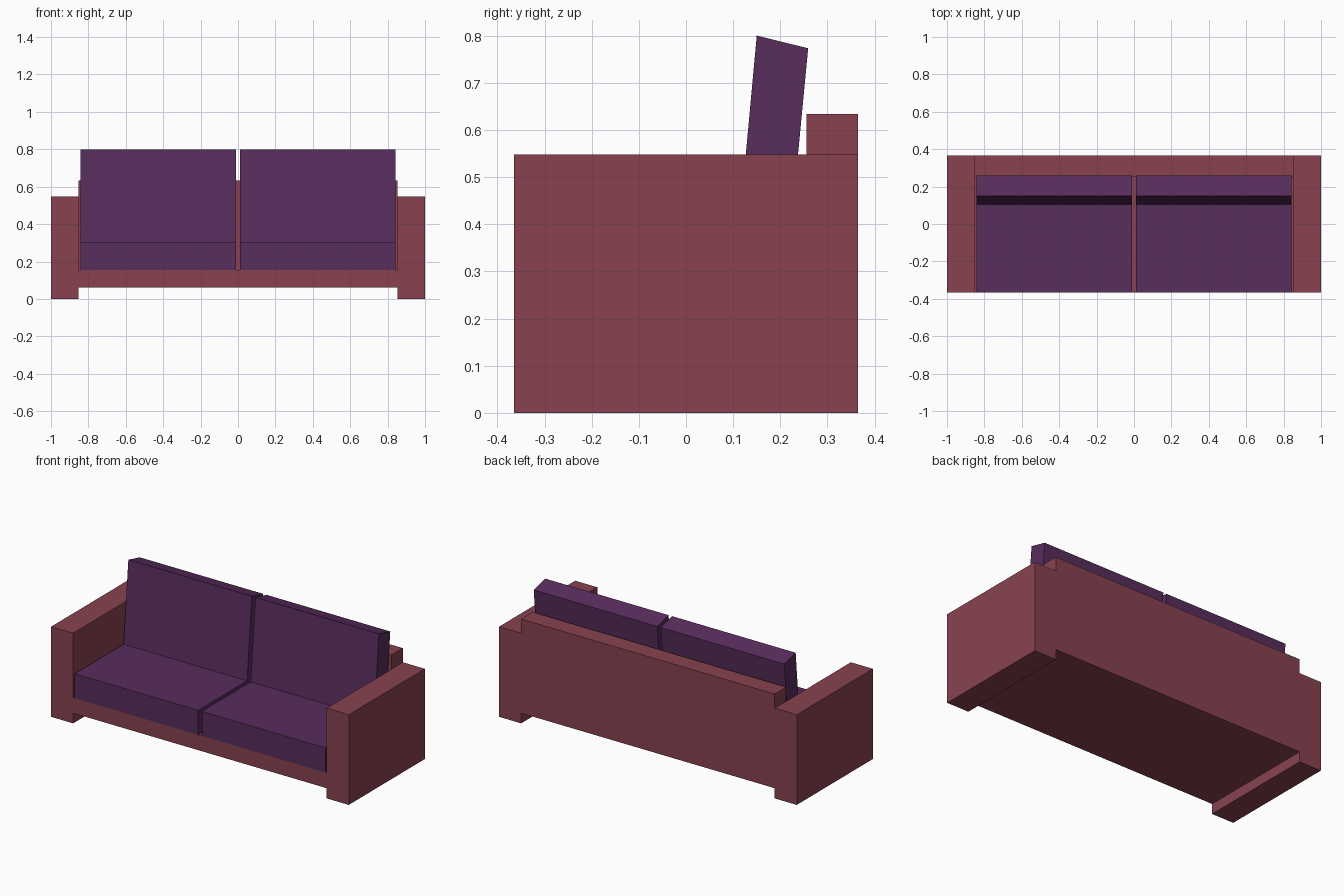
import bpy

if "Cube" in bpy.data.objects:
    bpy.data.objects.remove(bpy.data.objects["Cube"])


def material(name, color):
    m = bpy.data.materials.new(name)
    m.diffuse_color = (*color, 1)
    m.use_nodes = True
    m.node_tree.nodes["Principled BSDF"].inputs["Base Color"].default_value = m.diffuse_color
    return m


red = material("frame_fabric", (0.246, 0.055, 0.08))
purple = material("cushion_fabric", (0.098, 0.026, 0.107))


def extrude_x(name, profile, x0, x1, mat):
    """Sweep a (y, z) profile, counter-clockwise seen from +x, along x."""
    n = len(profile)
    verts = [(x, y, z) for x in (x0, x1) for y, z in profile]
    faces = [tuple(reversed(range(n))), tuple(range(n, 2 * n))]
    faces += [(i, (i + 1) % n, n + (i + 1) % n, n + i) for i in range(n)]
    mesh = bpy.data.meshes.new(name)
    mesh.from_pydata(verts, [], faces)
    mesh.materials.append(mat)
    obj = bpy.data.objects.new(name, mesh)
    bpy.context.collection.objects.link(obj)
    return obj


def rect(y0, y1, z0, z1):
    return [(y0, z0), (y1, z0), (y1, z1), (y0, z1)]


FRONT, BACK = -0.365, 0.365
REST = 0.255      # front face of the frame back
INNER = 0.852     # inner face of the arms

# Base and low frame back as one L-shaped profile
extrude_x("base_and_back",
          [(FRONT, 0.062), (BACK, 0.062), (BACK, 0.634), (REST, 0.634),
           (REST, 0.155), (FRONT, 0.155)], -INNER, INNER, red)

# Leaning back cushion profile, sunk slightly into the seat
back_profile = [(0.103, 0.29), (0.211, 0.27), (0.259, 0.773), (0.15, 0.80)]

for side, s in (("left", -1), ("right", 1)):
    # Slab arms reaching the floor
    a0, a1 = sorted((s * INNER, s * 1.0))
    extrude_x(side + "_arm", rect(FRONT, BACK, 0, 0.548), a0, a1, red)
    # Seat and back cushions with narrow gaps around them
    c0, c1 = sorted((s * 0.012, s * 0.842))
    extrude_x(side + "_seat_cushion", rect(FRONT, REST, 0.155, 0.304), c0, c1, purple)
    extrude_x(side + "_back_cushion", back_profile, c0, c1, purple)
